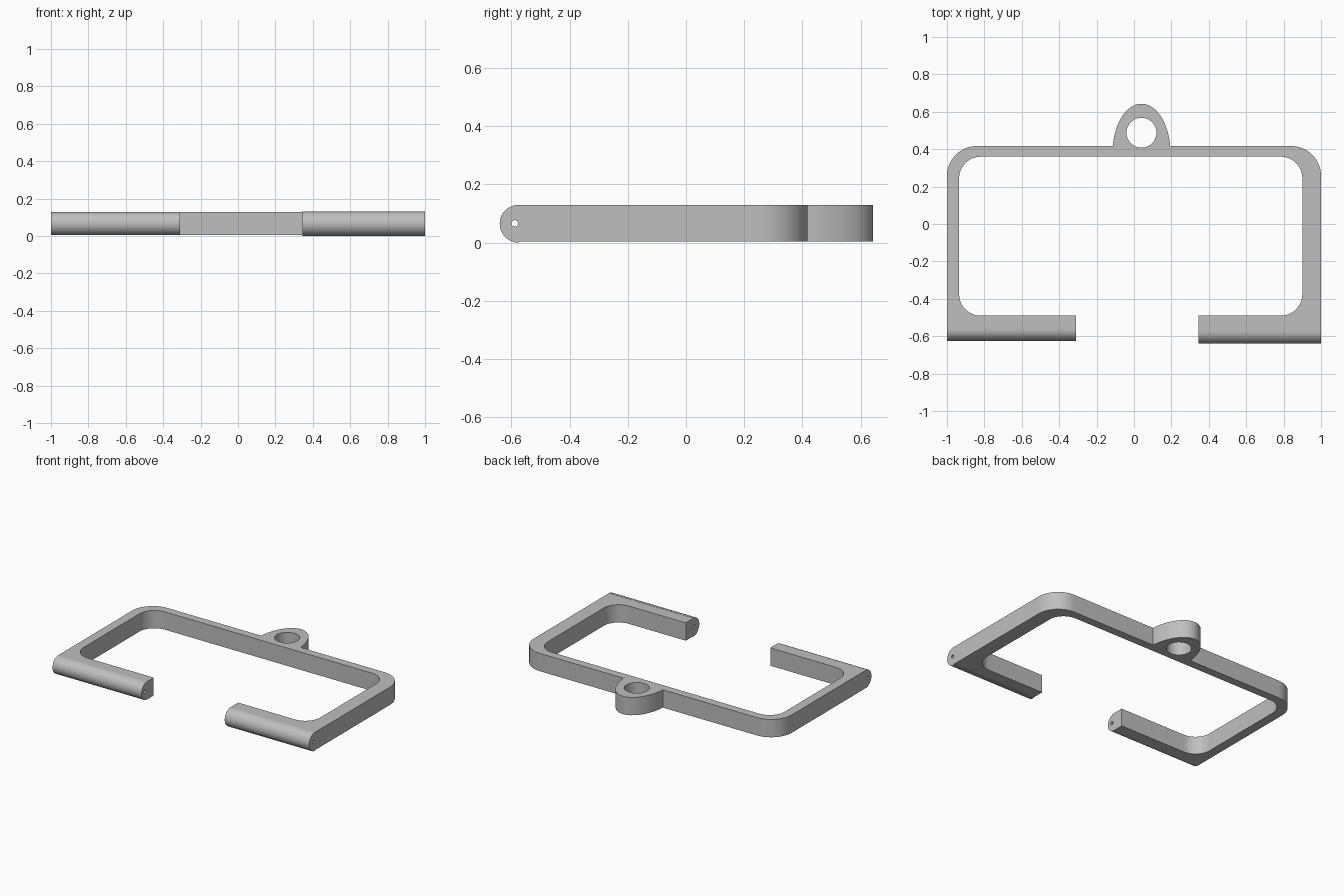
import bpy, bmesh, math
from mathutils import Vector

if "Cube" in bpy.data.objects:
    bpy.data.objects.remove(bpy.data.objects["Cube"])

grey = bpy.data.materials.new("plain_grey")
grey.diffuse_color = (0.52, 0.52, 0.52, 1)
grey.use_nodes = True
grey.node_tree.nodes["Principled BSDF"].inputs["Base Color"].default_value = grey.diffuse_color


def arc(cx, cy, rx, ry, a0, a1, n):
    """Points along an elliptical arc, angles in degrees."""
    pts = []
    for i in range(n + 1):
        a = math.radians(a0 + (a1 - a0) * i / n)
        pts.append((cx + rx * math.cos(a), cy + ry * math.sin(a)))
    return pts


def prism(name, loops, start, end, along):
    """Fill an outline (further loops are holes) and extrude it along x or z."""
    def place(p):
        return (start, p[0], p[1]) if along == 'X' else (p[0], p[1], start)
    axis = Vector((1, 0, 0)) if along == 'X' else Vector((0, 0, 1))
    bm = bmesh.new()
    for loop in loops:
        vs = [bm.verts.new(place(p)) for p in loop]
        for i, v in enumerate(vs):
            bm.edges.new((v, vs[(i + 1) % len(vs)]))
    bmesh.ops.triangle_fill(bm, edges=bm.edges[:], use_beauty=True, normal=axis)
    ext = bmesh.ops.extrude_face_region(bm, geom=bm.faces[:], use_keep_orig=True)
    top = [g for g in ext['geom'] if isinstance(g, bmesh.types.BMVert)]
    bmesh.ops.translate(bm, verts=top, vec=axis * (end - start))
    bmesh.ops.recalc_face_normals(bm, faces=bm.faces[:])
    me = bpy.data.meshes.new(name)
    bm.to_mesh(me)
    bm.free()
    me.materials.append(grey)
    ob = bpy.data.objects.new(name, me)
    bpy.context.collection.objects.link(ob)
    bpy.context.view_layer.objects.active = ob
    ob.select_set(True)
    bpy.ops.object.shade_smooth_by_angle(angle=math.radians(30))
    ob.select_set(False)
    return ob


# Open frame with rounded corners and an arched lug on the back bar
LEFT_Y, RIGHT_Y = -0.563, -0.575
t = math.degrees(math.asin((0.417 - 0.38) / 0.263))
outline = [(-1, LEFT_Y), (-0.31, LEFT_Y), (-0.31, -0.49)]
outline += arc(-0.82, -0.375, 0.115, 0.115, 270, 180, 12)
outline += arc(-0.82, 0.245, 0.115, 0.115, 180, 90, 12)
outline += arc(0.785, 0.245, 0.115, 0.115, 90, 0, 12)
outline += arc(0.785, -0.375, 0.115, 0.115, 0, -90, 12)
outline += [(0.345, -0.49), (0.345, RIGHT_Y), (1, RIGHT_Y)]
outline += arc(0.84, 0.257, 0.16, 0.16, 0, 90, 16)
outline += arc(0.04, 0.38, 0.155, 0.263, t, 180 - t, 32)
outline += arc(-0.84, 0.257, 0.16, 0.16, 90, 180, 16)
lug_hole = arc(0.04, 0.488, 0.08, 0.08, 0, 360, 40)[:-1]
prism("frame_with_lug", [outline, lug_hole], 0.004, 0.129, 'Z')

# Rounded front edges of the two arms, each with a lengthwise pin hole
for name, cy, cz, r, x0, x1 in (
        ("left_round_edge", LEFT_Y, 0.0665, 0.0625, -1, -0.31),
        ("right_round_edge", RIGHT_Y, 0.065, 0.065, 0.345, 1)):
    nose = arc(cy, cz, r, r, 90, 270, 24)
    pin = arc(-0.588, 0.066, 0.0115, 0.0115, 0, 360, 16)[:-1]
    prism(name, [nose, pin], x0, x1, 'X')
